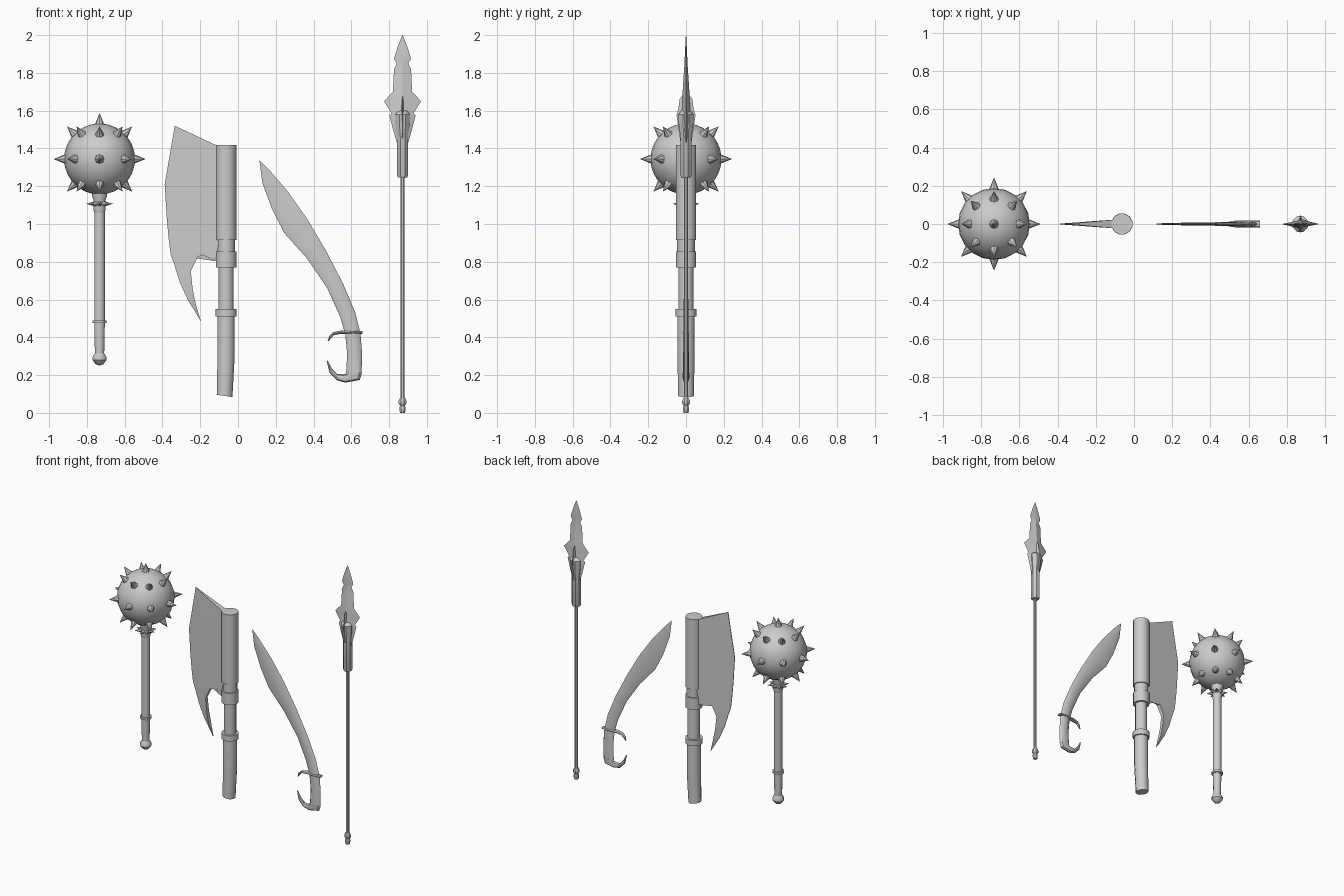
import bpy, bmesh, math
from mathutils import Vector

if "Cube" in bpy.data.objects:
    bpy.data.objects.remove(bpy.data.objects["Cube"])

PI = math.pi


def finish(name, bm, angle=35):
    bmesh.ops.remove_doubles(bm, verts=bm.verts, dist=0.0003)
    bmesh.ops.recalc_face_normals(bm, faces=bm.faces)
    mesh = bpy.data.meshes.new(name)
    bm.to_mesh(mesh)
    bm.free()
    ob = bpy.data.objects.new(name, mesh)
    bpy.context.collection.objects.link(ob)
    bpy.ops.object.select_all(action='DESELECT')
    ob.select_set(True)
    bpy.context.view_layer.objects.active = ob
    bpy.ops.object.shade_smooth_by_angle(angle=math.radians(angle))
    return ob


def skin(bm, rings):
    """Skin a list of equal-length point rings and cap both ends."""
    vs = [[bm.verts.new(p) for p in r] for r in rings]
    n = len(vs[0])
    for a, b in zip(vs, vs[1:]):
        for i in range(n):
            j = (i + 1) % n
            bm.faces.new((a[i], a[j], b[j], b[i]))
    bm.faces.new(vs[0])
    bm.faces.new(vs[-1])


def lathe(name, x, profile, n=12):
    """Turned part about a vertical axis at x; profile is (radius, z)."""
    bm = bmesh.new()
    skin(bm, [[(x + max(r, 0.0002) * math.cos(2 * PI * (i + 0.5) / n),
                max(r, 0.0002) * math.sin(2 * PI * (i + 0.5) / n), z)
               for i in range(n)] for r, z in profile])
    return finish(name, bm)


def loft(name, sections, n=8, angle=35):
    """Oval sections between two xz points: (x1, z1, x2, z2, half_thickness)."""
    bm = bmesh.new()
    rings = []
    for x1, z1, x2, z2, t in sections:
        a, b = Vector((x1, 0, z1)), Vector((x2, 0, z2))
        rings.append([(a + b) / 2 + (b - a) / 2 * math.cos(2 * PI * i / n)
                      + Vector((0, t * math.sin(2 * PI * i / n), 0)) for i in range(n)])
    skin(bm, rings)
    return finish(name, bm, angle)


def spikes(name, center, dirs, r0, r1, base, sides=8):
    """Cones pointing outwards from a center."""
    bm = bmesh.new()
    for d in dirs:
        q = d.to_track_quat('Z', 'Y')
        skin(bm, [[center + d * dist + q @ Vector((r * math.cos(2 * PI * i / sides),
                                                   r * math.sin(2 * PI * i / sides), 0))
                   for i in range(sides)] for dist, r in ((r0, base), (r1, 0.001))])
    return finish(name, bm)


def around(count, lat=0.0):
    return [Vector((math.cos(lat) * math.cos(2 * PI * i / count),
                    math.cos(lat) * math.sin(2 * PI * i / count), math.sin(lat)))
            for i in range(count)]


# --- spiked mace ---
MX = -0.733
ball_center = Vector((MX, 0, 1.344))
bm = bmesh.new()
bmesh.ops.create_uvsphere(bm, u_segments=20, v_segments=14, radius=0.188)
bmesh.ops.translate(bm, verts=bm.verts, vec=ball_center)
finish("mace_ball", bm)
spikes("mace_spikes", ball_center,
       around(8) + around(8, PI / 4) + around(8, -PI / 4) + [Vector((0, 0, 1))],
       0.17, 0.242, 0.03)
lathe("mace_handle", MX, [(0.029, 0.47), (0.029, 1.09)])
lathe("mace_collar", MX, [(0.029, 1.06), (0.034, 1.08), (0.034, 1.13), (0.042, 1.15), (0.042, 1.19)])
spikes("mace_collar_spikes", Vector((MX, 0, 1.107)), around(8), 0.025, 0.07, 0.016, 6)
lathe("mace_grip", MX, [(0.025, 0.29), (0.029, 0.475), (0.039, 0.475), (0.039, 0.49), (0.029, 0.49)])
lathe("mace_pommel", MX, [(0.026, 0.315), (0.038, 0.295), (0.038, 0.28), (0.022, 0.258), (0, 0.25)])

# --- axe ---
AX = -0.063
lathe("axe_head_socket", AX, [(0.056, 0.915), (0.056, 1.418)])
lathe("axe_shaft", AX, [(0.041, 0.5), (0.041, 0.8)])
lathe("axe_collar", AX, [(0.056, 0.77), (0.056, 0.855), (0.048, 0.855), (0.048, 0.92)])
lathe("axe_ring", AX, [(0.057, 0.51), (0.057, 0.55)])
grip = lathe("axe_grip", AX, [(0.043, 0.09), (0.047, 0.3), (0.047, 0.52)])
for v in grip.data.vertices:
    if v.co.z < 0.1:  # slanted butt
        v.co.z -= 0.14 * (v.co.x - AX)
        v.co.x -= 0.008

# wedge blade: pairs of cutting edge point and inner edge point
blade = [(-.335, 1.52, -.1, 1.41), (-.388, 1.21, -.1, 1.21), (-.377, 1.03, -.1, .915),
         (-.367, .92, -.119, .804), (-.356, .836, -.161, .847), (-.335, .778, -.214, .825),
         (-.309, .693, -.25, .751), (-.266, .598, -.24, .656), (-.237, .552, -.224, .577),
         (-.198, .487, -.197, .488)]
bm = bmesh.new()
rings = []
for x1, z1, x2, z2 in blade:
    t = 0.003 + 0.068 * (x2 + 0.388) if z2 > 0.5 else 0.003
    rings.append([(x1, -0.002, z1), (x1, 0.002, z1), (x2, t, z2), (x2, -t, z2)])
skin(bm, rings)
finish("axe_blade", bm)

# --- curved sword ---
loft("sword_blade", [
    (.113, 1.339, .114, 1.338, .001), (.129, 1.217, .166, 1.286, .004),
    (.182, 1.074, .266, 1.169, .006), (.245, .952, .367, 1.026, .008),
    (.367, .815, .467, .857, .009), (.472, .661, .557, .683, .011),
    (.541, .508, .62, .534, .013), (.567, .418, .646, .429, .014)])
loft("sword_grip", [(.567, .425, .648, .43, .015), (.578, .312, .657, .312, .017),
                    (.572, .205, .654, .205, .017)])
loft("sword_pommel_hook", [
    (.572, .213, .657, .215, .018), (.568, .207, .645, .175, .018),
    (.555, .205, .57, .16, .017), (.525, .205, .525, .172, .014),
    (.497, .235, .485, .212, .01), (.475, .278, .47, .272, .003)])
loft("sword_guard", [
    (.66, .434, .66, .419, .019), (.54, .435, .54, .418, .019),
    (.505, .428, .507, .412, .014), (.482, .405, .492, .395, .01),
    (.474, .38, .48, .379, .004)])

# --- spear ---
SX = 0.871
lathe("spear_shaft", SX, [(0.011, 0.05), (0.011, 1.27)], 8)
lathe("spear_butt", SX, [(0.014, 0.0), (0.018, 0.015), (0.018, 0.03), (0.013, 0.038),
                         (0.022, 0.05), (0.022, 0.065), (0.013, 0.083)], 8)
lathe("spear_socket", SX, [(0.026, 1.245), (0.031, 1.255), (0.031, 1.46), (0.042, 1.53),
                           (0.044, 1.58), (0.025, 1.6)], 8)


def fin(name, outline):
    """Upright diamond-section blade; outline is (z, half_width, half_thickness)."""
    return loft(name, [(SX - w, z, SX + w, z, t) for z, w, t in outline], 4, 20)


fin("spear_blade", [
    (2.0, .001, .001), (1.94, .025, .004), (1.875, .045, .007), (1.85, .03, .008),
    (1.82, .045, .01), (1.70, .051, .018), (1.65, .098, .02), (1.585, .058, .024),
    (1.575, .07, .024), (1.50, .05, .024), (1.43, .03, .02)])
cross = fin("spear_cross_fin", [
    (1.69, .012, .002), (1.66, .034, .008), (1.61, .04, .012), (1.575, .05, .012),
    (1.48, .036, .012), (1.40, .025, .008)])
for v in cross.data.vertices:  # turn the fin to face sideways
    v.co.x, v.co.y = SX - v.co.y, v.co.x - SX
